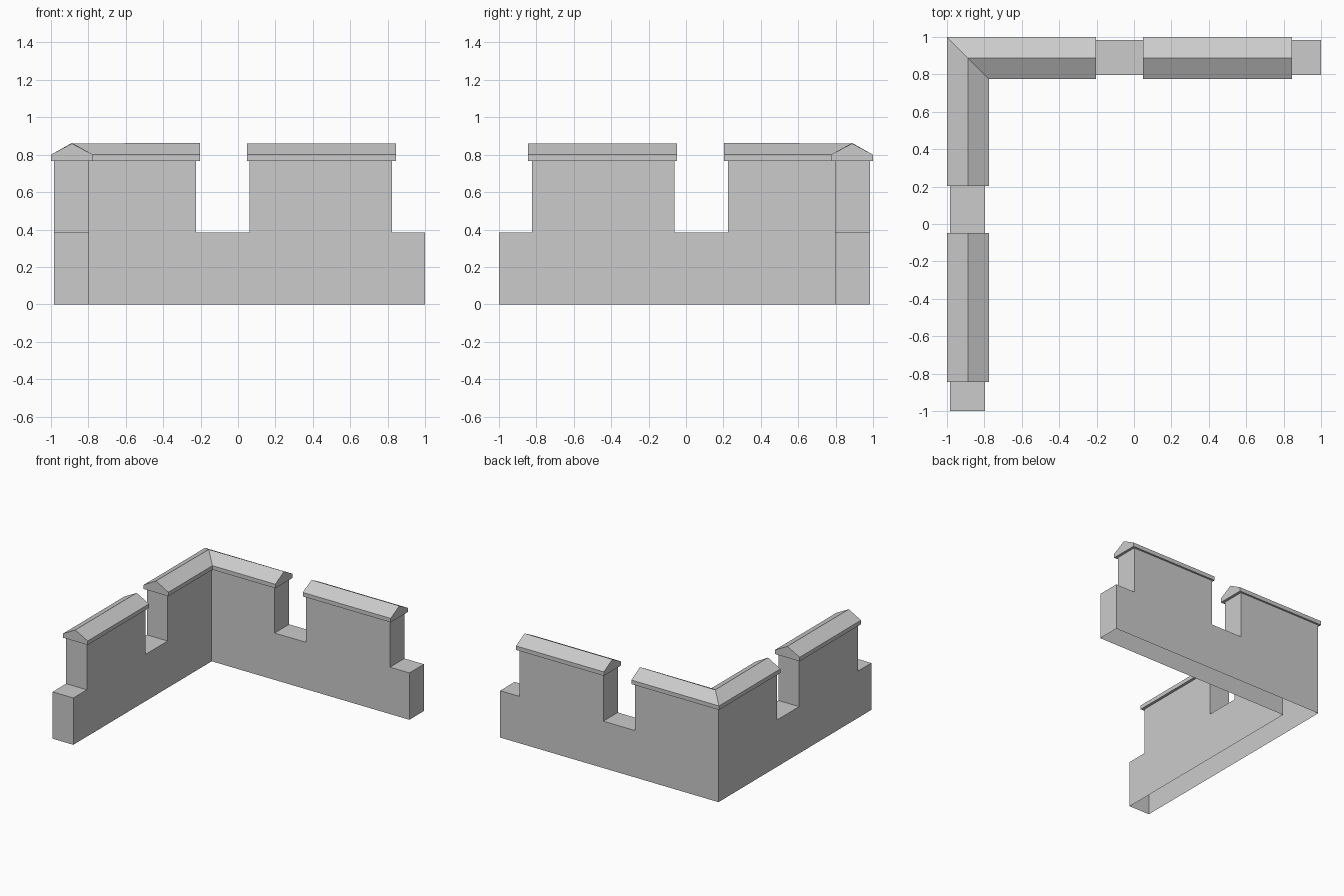
import bpy, bmesh
from mathutils import Matrix

cube = bpy.data.objects.get("Cube")
if cube:
    bpy.data.objects.remove(cube, do_unlink=True)

stone = bpy.data.materials.new("grey stone")
stone.use_nodes = True
stone.diffuse_color = (0.6, 0.6, 0.6, 1)
stone.node_tree.nodes["Principled BSDF"].inputs["Base Color"].default_value = (0.6, 0.6, 0.6, 1)

# Reflection across the corner diagonal: swaps the back arm and the side arm
DIAGONAL = Matrix(((0, -1, 0, 0), (-1, 0, 0, 0), (0, 0, 1, 0), (0, 0, 0, 1)))
INNER, OUTER = 0.797, 0.985
LOW, HIGH = 0.385, 0.78


def reflect(bm, keep):
    """Reflect the mesh across the diagonal, keeping the first half if asked."""
    if keep:
        copy = bmesh.ops.duplicate(bm, geom=bm.verts[:] + bm.edges[:] + bm.faces[:])["geom"]
    else:
        copy = bm.verts[:] + bm.faces[:]
    verts = [g for g in copy if isinstance(g, bmesh.types.BMVert)]
    faces = [g for g in copy if isinstance(g, bmesh.types.BMFace)]
    bmesh.ops.transform(bm, matrix=DIAGONAL, verts=verts)
    bmesh.ops.reverse_faces(bm, faces=faces)
    bmesh.ops.remove_doubles(bm, verts=bm.verts[:], dist=0.0005)


def finish(name, bm):
    mesh = bpy.data.meshes.new(name)
    bm.to_mesh(mesh)
    bm.free()
    mesh.materials.append(stone)
    bpy.context.collection.objects.link(bpy.data.objects.new(name, mesh))


def build_wall():
    """Hollow crenellated wall, open underneath, mitred at the corner."""
    bm = bmesh.new()
    steps = [(-0.225, HIGH), (-0.225, LOW), (0.062, LOW), (0.062, HIGH),
             (0.824, HIGH), (0.824, LOW), (1, LOW), (1, 0)]
    rows = []
    for y in (INNER, OUTER):
        outline = [(-y, 0), (-y, HIGH)] + steps
        rows.append([bm.verts.new((x, y, z)) for x, z in outline])
    inner, outer = rows
    bm.faces.new(inner[::-1])
    bm.faces.new(outer)
    for i in range(1, len(inner) - 1):
        bm.faces.new((inner[i], inner[i + 1], outer[i + 1], outer[i]))
    reflect(bm, True)
    finish("wall", bm)


def cap_mesh(start, end, end_ridge=0.86):
    """Gabled coping along the back arm; start None means a mitred corner."""
    bm = bmesh.new()
    profile = [(0.775, 0.767), (0.775, 0.8), (0.888, 0.86), (1, 0.8), (1, 0.767)]
    first = [bm.verts.new((-y if start is None else start, y, z)) for y, z in profile]
    last = [bm.verts.new((end, y, end_ridge if z == 0.86 else z)) for y, z in profile]
    for i in range(len(profile)):
        j = (i + 1) % len(profile)
        bm.faces.new((first[i], last[i], last[j], first[j]))
    bm.faces.new(last[::-1])
    if start is not None:
        bm.faces.new(first)
    return bm


build_wall()

corner = cap_mesh(None, -0.203, 0.863)
reflect(corner, True)
finish("corner_coping", corner)

finish("back_coping", cap_mesh(0.047, 0.845))

side = cap_mesh(0.047, 0.845)
reflect(side, False)
finish("side_coping", side)
